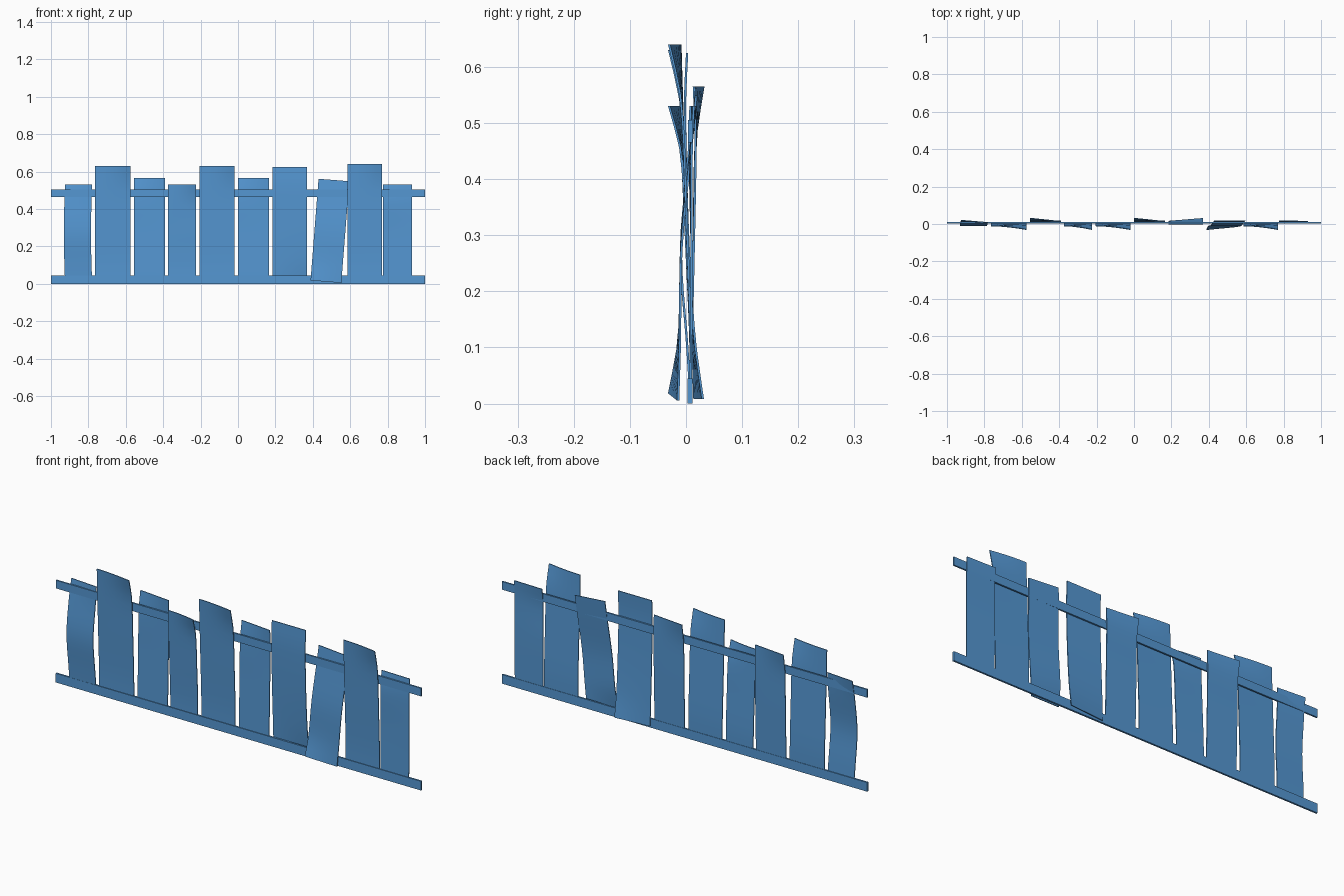
import bpy, bmesh, math

if "Cube" in bpy.data.objects:
    bpy.data.objects.remove(bpy.data.objects["Cube"])

ROWS = (0.0, 0.18, 0.5, 0.84, 1.0)   # height fractions of the bend stations
STEPS, COLS, THICK = 14, 6, 0.004

# blue painted wood
blue = bpy.data.materials.new("blue_paint")
blue.diffuse_color = (0.09, 0.31, 0.65, 1.0)
blue.use_nodes = True
blue.node_tree.nodes["Principled BSDF"].inputs["Base Color"].default_value = blue.diffuse_color


def interp(vals, t):
    # smooth (Hermite) interpolation between bend stations
    for i in range(len(ROWS) - 1):
        if t <= ROWS[i + 1] + 1e-6:
            break
    h = ROWS[i + 1] - ROWS[i]
    u = (t - ROWS[i]) / h

    def slope(k):
        a, b = max(k - 1, 0), min(k + 1, len(ROWS) - 1)
        return (vals[b] - vals[a]) / (ROWS[b] - ROWS[a])
    return ((2*u**3 - 3*u**2 + 1) * vals[i] + (u**3 - 2*u**2 + u) * h * slope(i)
            + (3*u**2 - 2*u**3) * vals[i + 1] + (u**3 - u**2) * h * slope(i + 1))


def make_object(name, bm):
    bmesh.ops.recalc_face_normals(bm, faces=bm.faces)
    me = bpy.data.meshes.new(name)
    bm.to_mesh(me)
    bm.free()
    me.materials.append(blue)
    ob = bpy.data.objects.new(name, me)
    bpy.context.collection.objects.link(ob)
    return ob


def rail(name, z0, z1, y0, y1):
    bm = bmesh.new()
    bmesh.ops.create_cube(bm, size=1)
    for v in bm.verts:
        v.co = (v.co.x * 2, y0 + (v.co.y + 0.5) * (y1 - y0), z0 + (v.co.z + 0.5) * (z1 - z0))
    make_object(name, bm)


def plank(name, x0, x1, z0, z1, left, right, tilt=0.0, bow=0.0, curl=1.0):
    # warped board: left / right edge depths at each station, tilt in degrees,
    # curl bends the cross-section towards the right edge
    bm = bmesh.new()
    cx, cz, a = (x0 + x1) / 2, (z0 + z1) / 2, math.radians(tilt)
    layers = []
    for side in (-0.5, 0.5):
        grid = []
        for r in range(STEPS + 1):
            t = r / STEPS
            yl, yr = interp(left, t), interp(right, t)
            row = []
            for c in range(COLS + 1):
                s = c / COLS
                dx = x0 + (x1 - x0) * s - cx + bow * math.sin(math.pi * t)
                dz = z0 + (z1 - z0) * t - cz
                row.append(bm.verts.new((cx + dx * math.cos(a) + dz * math.sin(a),
                                         yl + (yr - yl) * s**curl + side * THICK,
                                         cz - dx * math.sin(a) + dz * math.cos(a))))
            grid.append(row)
        layers.append(grid)
        for r in range(STEPS):
            for c in range(COLS):
                bm.faces.new((grid[r][c], grid[r][c+1], grid[r+1][c+1], grid[r+1][c]))
    # close the rim between the two skins
    f, b = layers
    rim = ([(0, c) for c in range(COLS)] + [(r, COLS) for r in range(STEPS)]
           + [(STEPS, c) for c in range(COLS, 0, -1)] + [(r, 0) for r in range(STEPS, 0, -1)])
    for (r0, c0), (r1, c1) in zip(rim, rim[1:] + rim[:1]):
        bm.faces.new((f[r0][c0], f[r1][c1], b[r1][c1], b[r0][c0]))
    ob = make_object(name, bm)
    bpy.context.view_layer.objects.active = ob
    ob.select_set(True)
    bpy.ops.object.shade_smooth_by_angle(angle=math.radians(35))
    ob.select_set(False)


# horizontal rails
rail("bottom_rail", 0.0, 0.045, 0.003, 0.012)
rail("top_rail", 0.465, 0.505, 0.004, 0.012)

# bend patterns: forward-curling and backward-curling edges
fwd_l = (0.008, 0.008, 0.001, -0.007, -0.010)
fwd_r = (0.008, 0.008, 0.001, -0.009, -0.030)
back_l = (0.008, 0.010, 0.014, 0.018, 0.031)
back_r = (0.008, 0.010, 0.014, 0.017, 0.014)

# pickets, left to right
plank("picket_1", -0.925, -0.78, 0.012, 0.53, (0.008, 0.002, -0.009, 0.007, 0.020),
      (0.008, 0.002, -0.009, 0.005, 0.008), bow=-0.006)
plank("picket_2", -0.765, -0.575, 0.012, 0.63, fwd_l, fwd_r, curl=1.7)
plank("picket_3", -0.555, -0.39, 0.012, 0.565, back_l, back_r)
plank("picket_4", -0.375, -0.225, 0.012, 0.53, fwd_l, fwd_r, curl=1.7)
plank("picket_5", -0.205, -0.02, 0.012, 0.63, fwd_l, fwd_r, curl=1.7)
plank("picket_6", 0.0, 0.165, 0.012, 0.565, back_l, back_r)
plank("picket_7", 0.185, 0.37, 0.008, 0.625, (0.015, 0.011, 0.003, -0.002, 0.002),
      (0.030, 0.015, 0.003, -0.002, 0.002))
plank("picket_8", 0.409, 0.574, 0.011, 0.556, (-0.030, -0.013, -0.008, 0.010, 0.018),
      (-0.014, -0.011, -0.008, 0.010, 0.018), tilt=4.5)
plank("picket_9", 0.585, 0.77, 0.012, 0.64, fwd_l, fwd_r, curl=1.7)
plank("picket_10", 0.775, 0.93, 0.012, 0.53, (0.008, 0.009, 0.010, 0.008, 0.018),
      (0.008, 0.009, 0.010, 0.010, 0.014))
